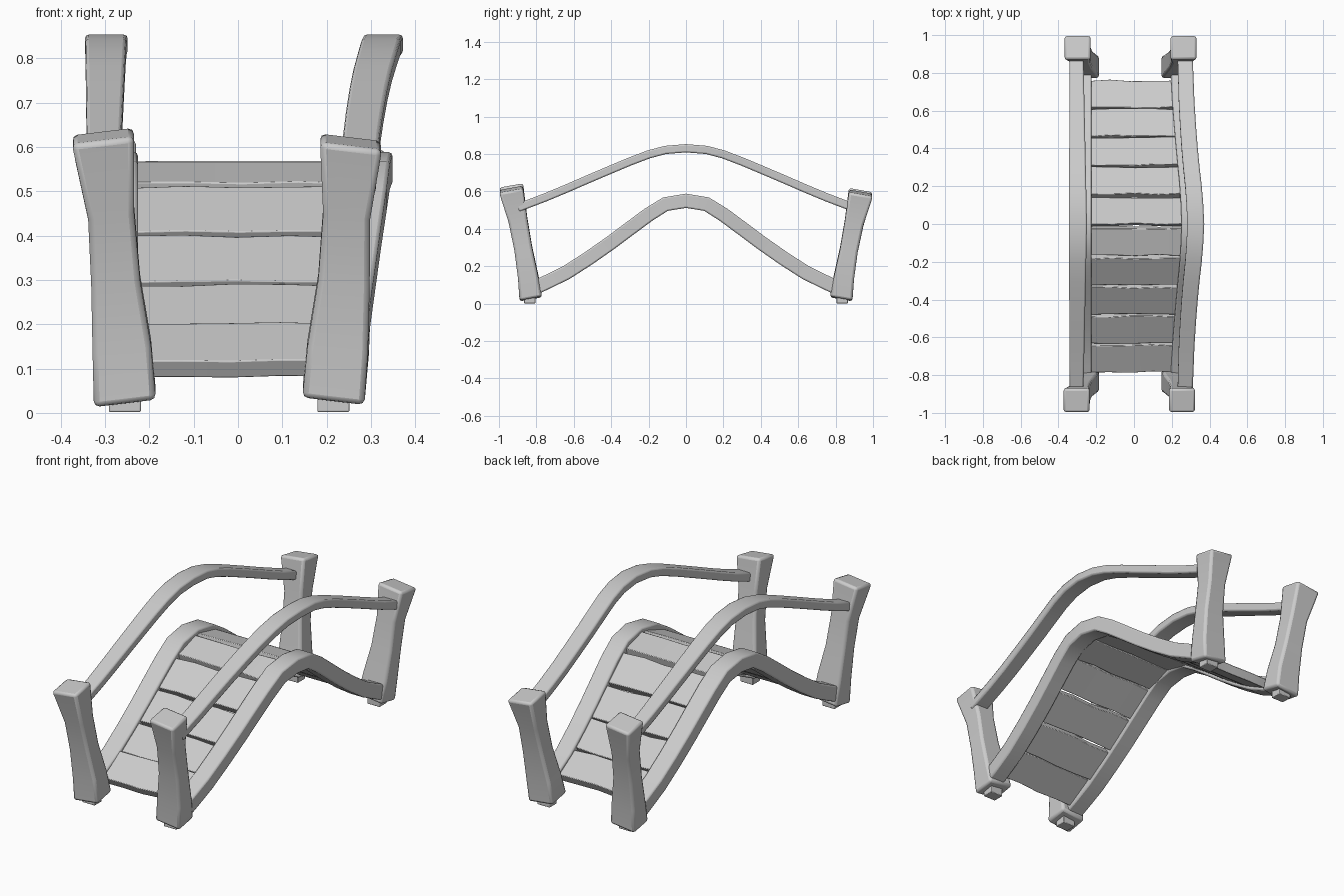
import bpy, bmesh, math, random
from mathutils import Vector

if "Cube" in bpy.data.objects:
    bpy.data.objects.remove(bpy.data.objects["Cube"])

random.seed(4)


def loft(name, rings, bevel):
    """Skin a list of four-point rings into a closed, softly bevelled solid."""
    bm = bmesh.new()
    vs = [[bm.verts.new(p) for p in r] for r in rings]
    for a, b in zip(vs, vs[1:]):
        for i in range(4):
            j = (i + 1) % 4
            bm.faces.new((a[i], a[j], b[j], b[i]))
    bm.faces.new(vs[0])
    bm.faces.new(vs[-1])
    bmesh.ops.recalc_face_normals(bm, faces=bm.faces)
    me = bpy.data.meshes.new(name)
    bm.to_mesh(me)
    bm.free()
    ob = bpy.data.objects.new(name, me)
    bpy.context.collection.objects.link(ob)
    mod = ob.modifiers.new("soft_edges", 'BEVEL')
    mod.width = bevel
    mod.segments = 2
    mod.limit_method = 'ANGLE'
    mod.angle_limit = math.radians(40)
    bpy.context.view_layer.objects.active = ob
    ob.select_set(True)
    bpy.ops.object.shade_smooth_by_angle(angle=math.radians(35))
    ob.select_set(False)
    return ob


def interp(table, t):
    for (a, va), (b, vb) in zip(table, table[1:]):
        if t <= b:
            return va + (vb - va) * (t - a) / (b - a)
    return table[-1][1]


# Posts: waisted, leaning outward; sections are (z, x, half x, y, half y)
left_post = [(.03, -.255, .07, .83, .06), (.15, -.262, .066, .845, .053),
             (.3, -.276, .055, .871, .047), (.45, -.286, .052, .899, .05),
             (.625, -.305, .07, .935, .064)]
right_post = [(.035, .215, .07, .83, .06), (.15, .225, .068, .845, .053),
              (.3, .239, .058, .871, .047), (.45, .245, .053, .899, .05),
              (.612, .255, .07, .935, .064)]


def post(name, secs, side, lift=0, dx=0):
    rings = []
    for k, (z, x, hx, y, hy) in enumerate(secs):
        f = k / 4
        x += dx * f
        z += lift * f
        tilt = .12 if x < 0 else -.12
        rings.append([(x + sx * hx, side * (y + sy * hy),
                       z + tilt * sx * hx - .18 * sy * hy)
                      for sx, sy in ((-1, -1), (1, -1), (1, 1), (-1, 1))])
    loft(name, rings, .013)
    # small pad under the foot
    x, y = secs[0][1], side * .835
    loft(name + "_pad", [[(x + sx * .036, y + sy * .03, z) for sx, sy in
                          ((-1, -1), (1, -1), (1, 1), (-1, 1))]
                         for z in (.002, .05)], .003)


post("front_left_post", left_post, -1)
post("front_right_post", right_post, -1)
post("back_left_post", left_post, 1, -.025, .005)
post("back_right_post", right_post, 1, -.02, .008)


# Rails: rectangular section swept along an arched path
def rail(name, heights, xs, half_w, half_t):
    pts = [Vector((interp(xs, abs(y)), y, z)) for y, z in heights]
    rings = []
    for i, p in enumerate(pts):
        t = pts[min(i + 1, len(pts) - 1)] - pts[max(i - 1, 0)]
        n = Vector((0, -t.z, t.y)).normalized() * half_t
        w = Vector((interp(half_w, abs(p.y)), 0, 0))
        rings.append([p - w - n, p + w - n, p + w + n, p - w + n])
    loft(name, rings, .008)


def arch(half):
    return [(-y, z) for y, z in reversed(half[1:])] + half


deck = arch([(0, .55), (.11, .532), (.2, .476), (.3, .402), (.4, .327),
             (.52, .243), (.64, .166), (.74, .117), (.83, .075)])
hand = arch([(0, .831), (.11, .822), (.2, .798), (.3, .76), (.4, .718),
             (.52, .667), (.64, .615), (.75, .569), (.9, .512)])
deck_right = [(0, .3), (.15, .293), (.35, .272), (.6, .249), (.83, .235)]
deck_left = [(0, -.276), (.83, -.27)]

rail("left_stringer", deck, deck_left, [(0, .05), (.83, .046)], .038)
rail("right_stringer", deck, deck_right, [(0, .048), (.83, .043)], .038)
rail("left_handrail", hand, [(0, -.297), (.9, -.304)], [(0, .048), (.9, .036)], .022)
rail("right_handrail", hand, [(0, .327), (.15, .32), (.35, .298), (.6, .28), (.9, .27)],
     [(0, .045), (.9, .04)], .022)

# Deck planks: ten uneven boards laid along the arch
for k in range(10):
    y0 = -.775 + k * .1535
    y1 = y0 + .146
    xa, xb = -.24, interp(deck_right, abs((y0 + y1) / 2)) - .035
    rings = []
    for s in range(5):
        x = xa + (xb - xa) * s / 4
        a = y0 + random.uniform(-.003, .006)
        b = y1 + random.uniform(-.006, .003)
        za, zb = interp(deck, a) - .002, interp(deck, b) - .002
        if k == 0:
            zb += .015
        n = Vector((0, za - zb, b - a)).normalized() * .022
        pa, pb = Vector((x, a, za)), Vector((x, b, zb))
        rings.append([pa - n, pb - n, pb + n, pa + n])
    loft(f"plank_{k + 1}", rings, .003)
